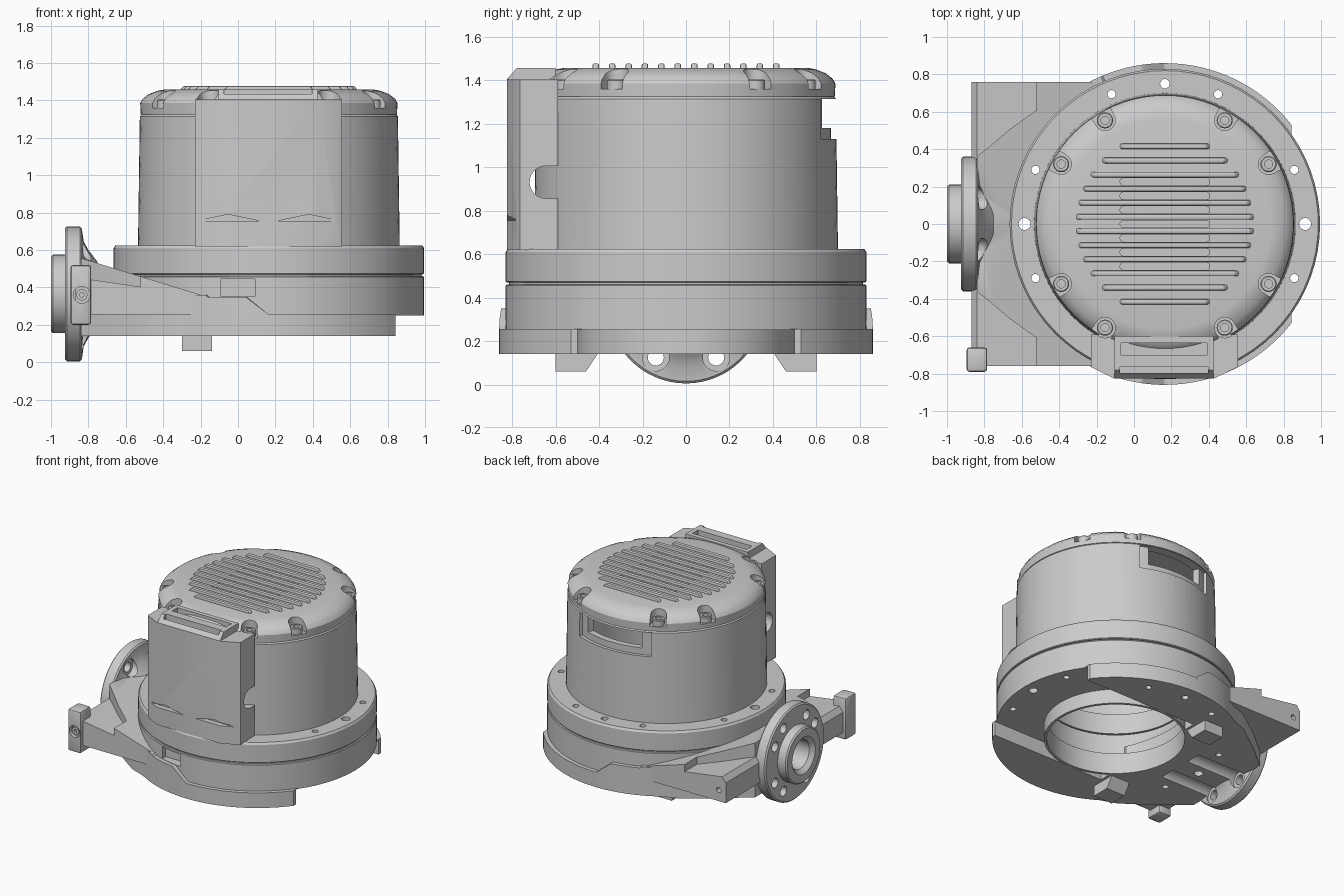
import bpy, bmesh, math
from math import sin, cos, radians, pi

if "Cube" in bpy.data.objects:
    bpy.data.objects.remove(bpy.data.objects["Cube"])

CX = 0.165  # axis of the round housing


def finish(name, bm):
    bmesh.ops.recalc_face_normals(bm, faces=bm.faces)
    me = bpy.data.meshes.new(name)
    bm.to_mesh(me)
    bm.free()
    ob = bpy.data.objects.new(name, me)
    bpy.context.collection.objects.link(ob)
    return ob


def place(axis, u, v, w):
    return {'z': (u, v, w), 'y': (u, w, v), 'x': (w, u, v)}[axis]


def prism(name, pts, axis, a, b):
    bm = bmesh.new()
    lo = [bm.verts.new(place(axis, u, v, a)) for u, v in pts]
    hi = [bm.verts.new(place(axis, u, v, b)) for u, v in pts]
    n = len(pts)
    bm.faces.new(lo)
    bm.faces.new(hi)
    for i in range(n):
        bm.faces.new((lo[i], lo[(i + 1) % n], hi[(i + 1) % n], hi[i]))
    return finish(name, bm)


def box(name, x0, x1, y0, y1, z0, z1):
    return prism(name, [(x0, y0), (x1, y0), (x1, y1), (x0, y1)], 'z', z0, z1)


def cyl(u, v, r, axis, a, b, n=24):
    pts = [(u + r * cos(2 * pi * i / n), v + r * sin(2 * pi * i / n)) for i in range(n)]
    return prism('cutter', pts, axis, a, b)


def lathe(name, prof, axis='z', u=CX, v=0.0, n=72):
    """Revolve a closed ring profile of (radius, height) points."""
    bm = bmesh.new()
    rings = [[bm.verts.new(place(axis, u + r * cos(2 * pi * i / n), v + r * sin(2 * pi * i / n), h))
              for i in range(n)] for r, h in prof]
    for k in range(len(rings)):
        p, q = rings[k], rings[(k + 1) % len(rings)]
        for i in range(n):
            j = (i + 1) % n
            bm.faces.new((p[i], p[j], q[j], q[i]))
    bmesh.ops.remove_doubles(bm, verts=bm.verts, dist=1e-5)
    return finish(name, bm)


def arc_block(name, r0, r1, a0, a1, z0, top, n=40):
    bm = bmesh.new()
    rows = []
    for i in range(n + 1):
        a = radians(a0 + (a1 - a0) * i / n)
        z1 = top(CX + r1 * cos(a)) if callable(top) else top
        rows.append([bm.verts.new((CX + r * cos(a), r * sin(a), z))
                     for r, z in ((r0, z0), (r1, z0), (r1, z1), (r0, z1))])
    for p, q in zip(rows, rows[1:]):
        for k in range(4):
            bm.faces.new((p[k], p[(k + 1) % 4], q[(k + 1) % 4], q[k]))
    bm.faces.new(rows[0])
    bm.faces.new(rows[-1])
    return finish(name, bm)


def select(obs):
    bpy.ops.object.select_all(action='DESELECT')
    for o in obs:
        o.select_set(True)
    bpy.context.view_layer.objects.active = obs[0]


def join(obs, name):
    select(obs)
    if len(obs) > 1:
        bpy.ops.object.join()
    obs[0].name = name
    return obs[0]


def cut(targets, cutters):
    c = join(cutters, 'cutter')
    for t in targets:
        m = t.modifiers.new('cut', 'BOOLEAN')
        m.operation, m.solver, m.object = 'DIFFERENCE', 'EXACT', c
        select([t])
        bpy.ops.object.modifier_apply(modifier=m.name)
    bpy.data.objects.remove(c)


def bevel(ob, w, seg=2):
    m = ob.modifiers.new('bevel', 'BEVEL')
    m.width, m.segments = w, seg
    select([ob])
    bpy.ops.object.modifier_apply(modifier=m.name)


# Round flanges with the thin parting groove between them
upper = lathe('upper_flange', [(.5, .47), (.825, .47), (.83, .475), (.83, .61), (.82, .625), (.5, .625)])
lower = lathe('lower_flange', [(.5, .25), (.83, .25), (.83, .455), (.825, .46), (.5, .46)])
gasket = lathe('parting_gasket', [(.52, .455), (.815, .455), (.815, .475), (.52, .475)])
cut([lower], [box('cutter', -.09, .09, -.9, -.75, .352, .445)])

# Base plate, flat at +x and narrowing to the port at -x, with a wide channel underneath
funnel = [(-.42, .68), (-.52, .61), (-.66, .51), (-.76, .425), (-.84, .36)]
half = [(CX + .86 * cos(radians(a)), .86 * sin(radians(a)))
        for a in [38 + (122.3 - 38) * i / 26 for i in range(27)]] + funnel
base = prism('base_plate', half + [(x, -y) for x, y in reversed(half)], 'z', .14, .256)
cut([base], [box('cutter', -.12, 1, -.5, .5, .1, .251)])
lathe('bore_rim', [(.48, .14), (.5, .14), (.5, .3), (.48, .3)])


# Side bands with ramps around the lower flange
def ramp(x):
    return .36 if x < -.17 else .35 if x < .04 else max(.251, .35 - (x - .04) * .77)


arc_block('front_band', .8, .86, -118.5, -89.5, .25, ramp)
arc_block('rear_band', .8, .86, 89.5, 118.5, .25, ramp)

# Low flat arms out to the sides, and the sloping gusset down from the port
arm = prism('arms', [(-.87, .255), (-.87, .41), (-.84, .45), (-.5, .40), (-.5, .255)], 'y', -.76, .76)
wedge = [(-.2, .76), (-.52, .76)] + funnel[1:]
gusset = prism('port_gusset', wedge + [(x, -y) for x, y in reversed(wedge)], 'z', .255, .6)
cut([gusset], [prism('cutter', [(-.9, .575), (-.1, .33), (-.1, .8), (-.9, .8)], 'y', -1, 1)])
cut([base, arm, gusset], [cyl(CX, 0, .49, 'z', 0, .7, 72)])

# Side port: spigot, bolt flange and fillet
port = lathe('side_port', [(.11, -.97), (.14, -1), (.2, -1), (.21, -.99), (.21, -.925), (.35, -.925), (.36, -.915),
                           (.36, -.845), (.35, -.835), (.28, -.825), (.235, -.8), (.17, -.75), (.11, -.75)],
             'x', 0, .365, 64)
cut([arm, base, gusset], [cyl(0, .365, .112, 'x', -1.1, -.6, 32)])
bolts = [(.278 * cos(radians(a)), .365 + .278 * sin(radians(a)))
         for a in (30, 60, 120, 150, 210, 240, 300, 330)]
cut([port], [cyl(u, v, .037, 'x', -1.1, -.8) for u, v in bolts])
cut([port, arm, base, gusset], [cyl(u, v, .062, 'x', -.84, -.71 if v > .365 else -.42)
                                for u, v in bolts if abs(u) < .2])

# Mounting lug and pin hole on the arm ends
lug = box('arm_lug', -.895, -.785, -.79, -.66, .2, .52)
bevel(lug, .015)
cut([lug], [cyl(-.835, .36, .045, 'y', -.85, -.74)])
lathe('lug_pin', [(.012, -.78), (.03, -.78), (.03, -.74), (.012, -.74)], 'y', -.835, .36, 20)
cut([arm], [cyl(-.81, .34, .02, 'y', .7, .8)])

# Bolt holes through the flanges
holes = [(0, .032), (180, .032), (90, .025)] + [(a, .022) for a in (22.7, -22.7, 157.3, 202.7, 67.7, 112.3)]
cut([upper, lower, gasket, base, arm, gusset],
    [cyl(CX + .75 * cos(radians(a)), .75 * sin(radians(a)), r, 'z', 0, .7) for a, r in holes])

# Feet under the base
for s, n in ((1, 'rear'), (-1, 'front')):
    prism(n + '_foot', [(s * .6, .15), (s * .6, .06), (s * .46, .06), (s * .4, .15)], 'x', -.3, -.14)

# Hollow housing with the window at the rear
body = lathe('housing', [(.62, .6), (.7, .6), (.69, 1.315), (.68, 1.325), (.62, 1.325)], n=80)
cut([body], [arc_block('cutter', .667, .8, 64, 116, 1.13, 1.315)])
cut([body], [arc_block('cutter', .5, .8, 70, 110, 1.18, 1.315)])

# Domed cap with screw pockets and vent slots
cap = lathe('cap', [(0, 1.34), (.62, 1.34), (.62, 1.325), (.685, 1.325), (.688, 1.385), (.675, 1.408),
                    (.645, 1.432), (.6, 1.45), (.565, 1.457), (0, 1.457)], n=80)
# Front column with chamfered corners
column = prism('front_column', [(-.23, -.59), (-.23, -.765), (-.11, -.825), (.43, -.825), (.555, -.765),
                                (.555, -.59)], 'z', .62, 1.405)
angles = [30, 60, 120, 150, 210, 240, 300, 330]
pockets = []
for a in map(radians, angles):
    loc = [(.64 + .055 * cos(radians(t)), .055 * sin(radians(t))) for t in range(90, 271, 15)]
    loc += [(.74, -.06), (.74, .06)]
    pockets.append(prism('cutter', [(CX + u * cos(a) - v * sin(a), u * sin(a) + v * cos(a)) for u, v in loc],
                         'z', 1.36, 1.6))
cut([cap], pockets)
slots = []
for i in range(-3, 4):
    y = i * .0755
    pts = [(sx * .22 + CX + .02 * cos(radians(t)), y + .02 * sin(radians(t)))
           for sx, t0 in ((1, -90), (-1, 90)) for t in range(t0, t0 + 181, 30)]
    slots.append(prism('cutter', pts, 'z', 1.425, 1.5))
cut([cap], slots)

# Cap screws with sockets
join([lathe('screw', [(0, 1.355), (.043, 1.355), (.043, 1.4), (.038, 1.405), (.022, 1.405), (.022, 1.385), (0, 1.385)],
            'z', CX + .64 * cos(radians(a)), .64 * sin(radians(a)), 24) for a in angles], 'cap_screws')

# Cooling ribs on the cap
ribs = []
for i, h in enumerate((.48, .465, .44, .4, .34, .245)):
    for s in (1, -1):
        y = s * (.0378 + i * .0755)
        r = prism('rib', [(CX - h, 1.45), (CX - h + .025, 1.478), (CX + h - .025, 1.478), (CX + h, 1.45)],
                  'y', y - .015, y + .015)
        bevel(r, .008)
        ribs.append(r)
join(ribs, 'cooling_ribs')

# Column details: clearances, side slot, wedge notches
cut([column], [cyl(CX, 0, .66, 'z', .5, 1.6, 72)])
cut([column], [cyl(CX + s * .32, -.554, .055, 'z', 1.36, 1.6) for s in (1, -1)])
slot = [(-.645 + .075 * cos(radians(t)), .932 + .075 * sin(radians(t))) for t in range(90, 271, 15)]
cut([column], [prism('cutter', slot + [(-.5, .857), (-.5, 1.007)], 'x', -.4, .8)])
cut([column], [prism('cutter', [(a, .755), (b, .755), ((a + b) / 2, .79)], 'y', -.9, -.785)
               for a, b in ((-.22, .115), (.21, .545))])

# Lid on top of the column with its grip slot
lid = prism('column_lid', [(-.825, 1.395), (-.825, 1.405), (-.78, 1.457), (-.6, 1.457), (-.6, 1.395)],
            'x', -.105, .425)
cut([lid], [box('cutter', -.075, .395, -.80, -.765, 1.41, 1.5), box('cutter', -.07, .39, -.7, -.635, 1.415, 1.5)])

# Smooth round walls, keep hard edges
select(list(bpy.context.scene.objects))
bpy.ops.object.shade_smooth_by_angle(angle=radians(32))
